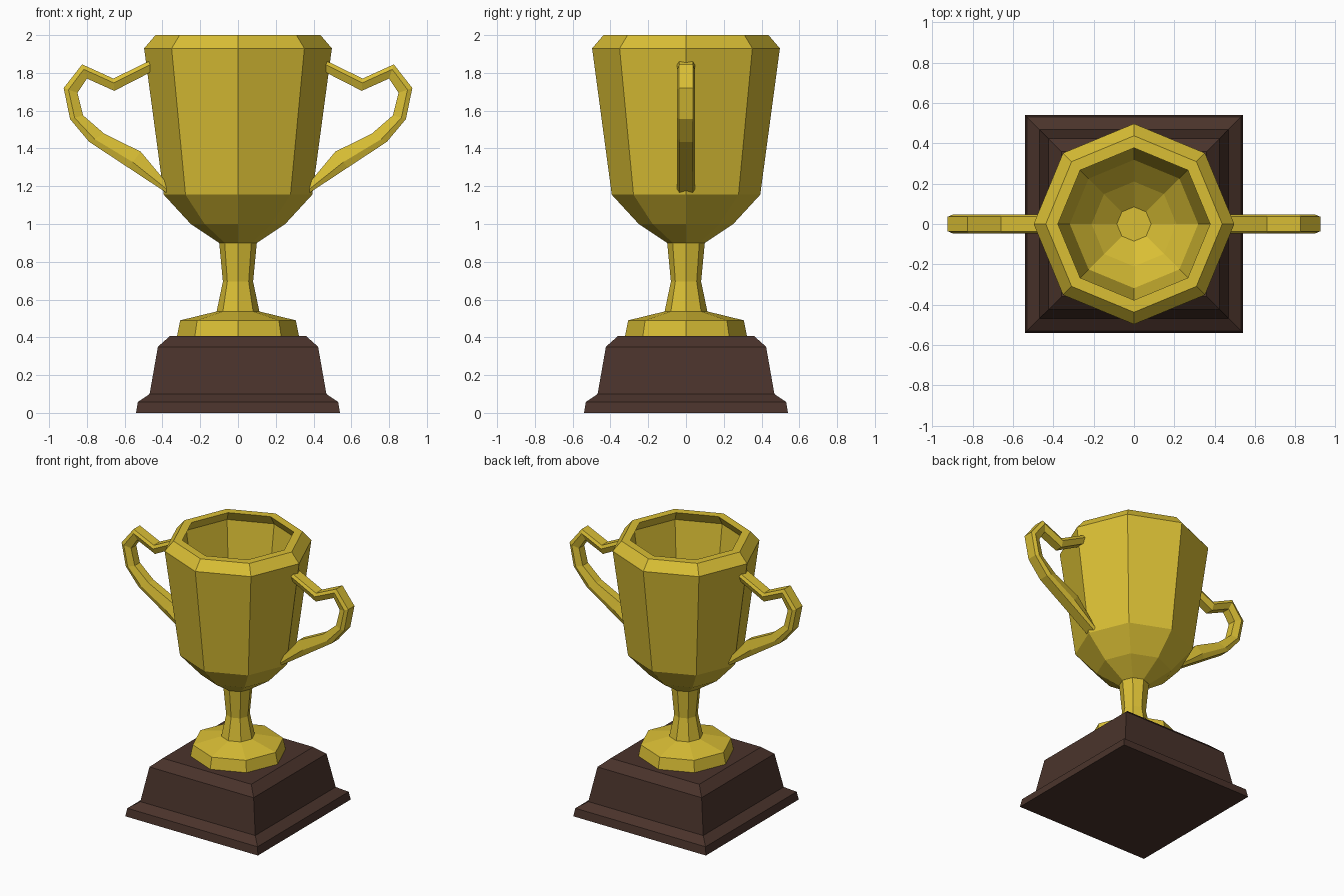
import bpy, bmesh, math

if "Cube" in bpy.data.objects:
    bpy.data.objects.remove(bpy.data.objects["Cube"])


def material(name, rgb):
    m = bpy.data.materials.new(name)
    m.diffuse_color = (*rgb, 1)
    m.use_nodes = True
    m.node_tree.nodes["Principled BSDF"].inputs["Base Color"].default_value = m.diffuse_color
    return m


gold = material("gold", (0.70, 0.52, 0.035))
wood = material("dark wood", (0.068, 0.033, 0.024))


def loft(name, rings, mat):
    """Skin a list of equal-length vertex rings and cap both ends."""
    bm = bmesh.new()
    loops = [[bm.verts.new(p) for p in ring] for ring in rings]
    n = len(loops[0])
    for a, b in zip(loops, loops[1:]):
        for i in range(n):
            j = (i + 1) % n
            bm.faces.new((a[i], a[j], b[j], b[i]))
    bm.faces.new(loops[0][::-1])
    bm.faces.new(loops[-1])
    bmesh.ops.recalc_face_normals(bm, faces=bm.faces)
    mesh = bpy.data.meshes.new(name)
    bm.to_mesh(mesh)
    bm.free()
    mesh.materials.append(mat)
    obj = bpy.data.objects.new(name, mesh)
    bpy.context.collection.objects.link(obj)
    return obj


def turned(name, profile, sides, start, mat):
    """Revolve (radius, height) pairs into a flat-sided solid."""
    angles = [start + math.tau * i / sides for i in range(sides)]
    return loft(name, [[(r * math.cos(a), r * math.sin(a), z) for a in angles]
                       for r, z in profile], mat)


# Square stepped plinth (half-widths turned into corner radii)
plinth = [(0.54, 0), (0.53, 0.058), (0.468, 0.10), (0.424, 0.35), (0.36, 0.407)]
turned("plinth", [(h * math.sqrt(2), z) for h, z in plinth], 4, math.pi / 4, wood)

# Octagonal foot and stem
turned("foot_and_stem", [(0.323, 0.405), (0.306, 0.49), (0.113, 0.537),
                         (0.08, 0.695), (0.1, 0.905)], 8, 0, gold)

# Octagonal hollow bowl: outside up, over the rim, inside down
turned("bowl", [(0.1, 0.9), (0.25, 1.0), (0.393, 1.155), (0.497, 1.93),
                (0.437, 2.0), (0.377, 2.0), (0.42, 1.93),
                (0.318, 1.18), (0.21, 1.065), (0.085, 0.975)], 8, 0, gold)

# Handles: six-sided section spanning an outer and an inner (x, z) path
outer = [(0.455, 1.87), (0.66, 1.77), (0.825, 1.845), (0.923, 1.72),
         (0.889, 1.555), (0.788, 1.435), (0.58, 1.298), (0.36, 1.153)]
inner = [(0.45, 1.81), (0.655, 1.705), (0.80, 1.77), (0.85, 1.695),
         (0.82, 1.575), (0.708, 1.478), (0.515, 1.383), (0.375, 1.215)]
section = [(0, -0.036), (0, 0.036), (0.35, 0.047),
           (1, 0.03), (1, -0.03), (0.35, -0.047)]
for side, label in ((-1, "left"), (1, "right")):
    rings = [[(side * (ox + (ix - ox) * t), y, oz + (iz - oz) * t)
              for t, y in section]
             for (ox, oz), (ix, iz) in zip(outer, inner)]
    loft(label + "_handle", rings, gold)
